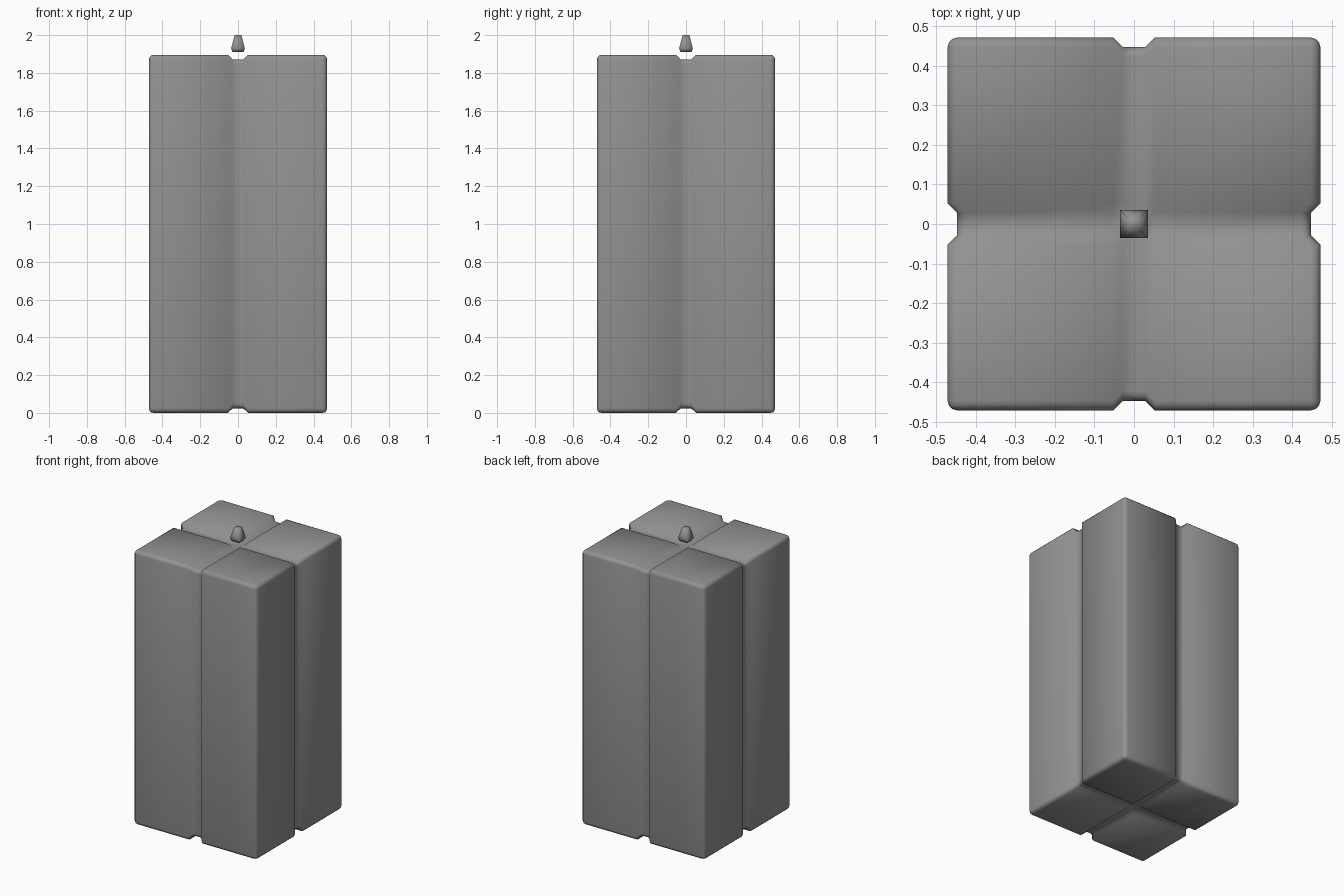
import bpy, bmesh
from mathutils import Vector

if "Cube" in bpy.data.objects:
    bpy.data.objects.remove(bpy.data.objects["Cube"])

HALF, TOP = 0.472, 1.896      # body half width and height
OUTER, INNER = 0.053, 0.028   # groove half widths at the surface and floor
DEPTH = 0.024

grey = bpy.data.materials.new("dark_grey")
grey.diffuse_color = (0.29, 0.29, 0.29, 1)
grey.use_nodes = True
grey.node_tree.nodes["Principled BSDF"].inputs["Base Color"].default_value = grey.diffuse_color


def finish(bm, name, angle):
    bmesh.ops.recalc_face_normals(bm, faces=bm.faces)
    mesh = bpy.data.meshes.new(name)
    bm.to_mesh(mesh)
    bm.free()
    mesh.materials.append(grey)
    ob = bpy.data.objects.new(name, mesh)
    bpy.context.collection.objects.link(ob)
    bpy.ops.object.select_all(action='DESELECT')
    ob.select_set(True)
    bpy.context.view_layer.objects.active = ob
    bpy.ops.object.shade_smooth_by_angle(angle=angle)
    return ob


def inward(value, limit):
    return value - DEPTH * (1 if value > 0 else -1) if abs(value) > limit else value


# Rounded block with a groove running round it in both directions
bm = bmesh.new()
bmesh.ops.create_cube(bm, size=1)
bmesh.ops.scale(bm, vec=(2 * HALF, 2 * HALF, TOP), verts=bm.verts)
bmesh.ops.bevel(bm, geom=bm.edges[:], offset=0.025, segments=3, profile=0.5,
                affect='EDGES')
for axis in (0, 1):
    normal = Vector((0, 0, 0))
    normal[axis] = 1
    for d in (-OUTER, -INNER, INNER, OUTER):
        bmesh.ops.bisect_plane(bm, geom=bm.verts[:] + bm.edges[:] + bm.faces[:],
                               plane_co=normal * d, plane_no=normal, dist=1e-5)
for v in bm.verts:
    in_x, in_y = abs(v.co.x) < INNER + 0.005, abs(v.co.y) < INNER + 0.005
    if in_x:
        v.co.y = inward(v.co.y, 0.3)
    if in_y:
        v.co.x = inward(v.co.x, 0.3)
    if in_x or in_y:
        v.co.z = inward(v.co.z, 0.8)
bmesh.ops.translate(bm, vec=(0, 0, TOP / 2), verts=bm.verts)
finish(bm, "grooved_block", 1.2)

# Small four-sided tapered stud floating above the block
bm = bmesh.new()
rings = []
for z, r in ((1.91, 0.029), (1.93, 0.036), (2.0, 0.018)):
    rings.append([bm.verts.new((sx * r, sy * r, z))
                  for sx, sy in ((-1, -1), (1, -1), (1, 1), (-1, 1))])
for low, high in zip(rings, rings[1:]):
    for i in range(4):
        j = (i + 1) % 4
        bm.faces.new((low[i], low[j], high[j], high[i]))
bm.faces.new(rings[0][::-1])
bm.faces.new(rings[-1])
finish(bm, "top_stud", 3.1)
